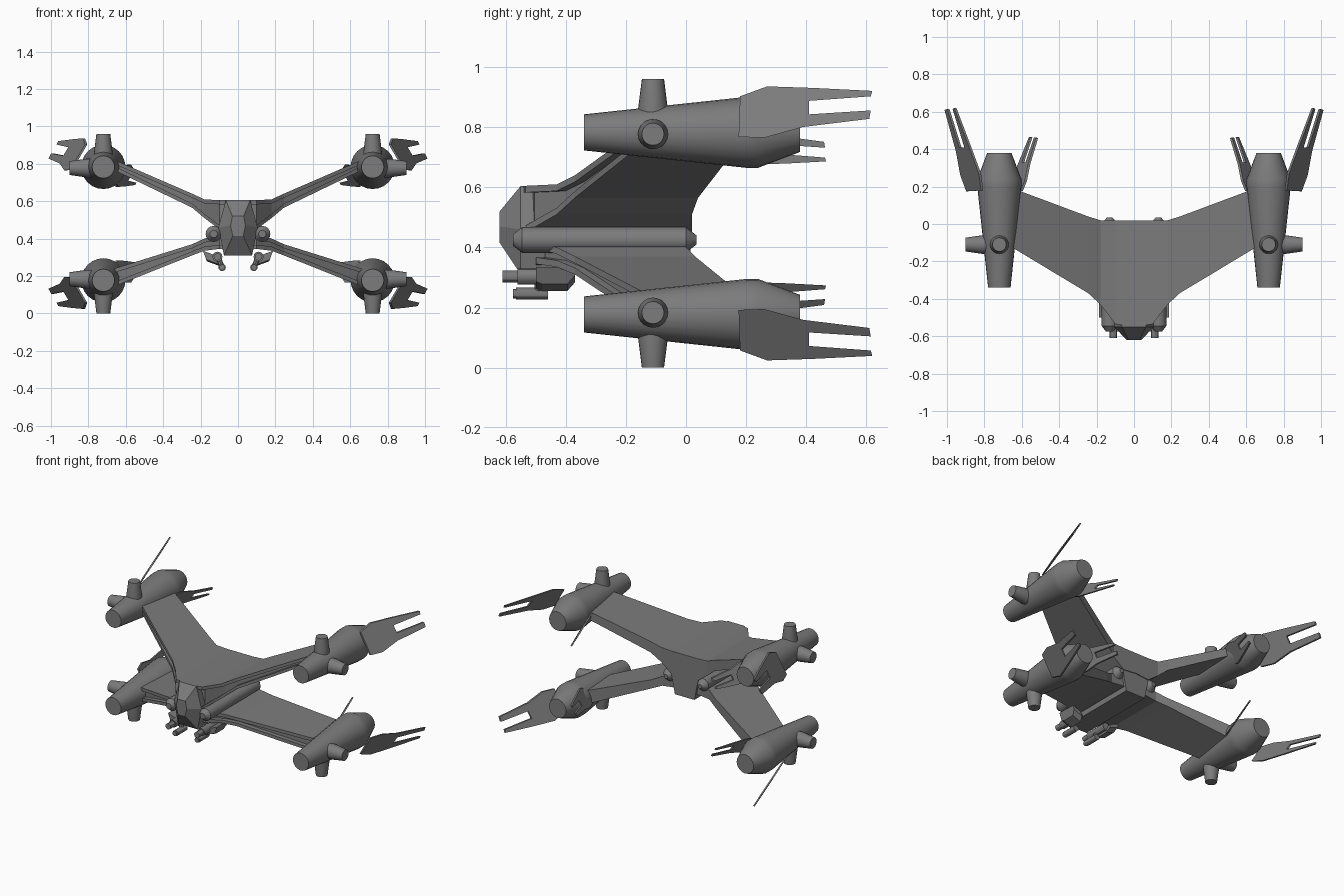
import bpy, bmesh, math
from mathutils import Vector

if "Cube" in bpy.data.objects:
    bpy.data.objects.remove(bpy.data.objects["Cube"])

MID = 0.48  # height of the plane between upper and lower engines

grey = bpy.data.materials.new("hull_grey")
grey.diffuse_color = (0.2, 0.2, 0.2, 1)
grey.use_nodes = True
grey.node_tree.nodes["Principled BSDF"].inputs["Base Color"].default_value = grey.diffuse_color


def loft(name, rings, smooth=False):
    """Skin a row of equal-sized rings and cap both ends."""
    bm = bmesh.new()
    rows = [[bm.verts.new(p) for p in r] for r in rings]
    n = len(rows[0])
    for a, b in zip(rows, rows[1:]):
        for i in range(n):
            j = (i + 1) % n
            bm.faces.new((a[i], a[j], b[j], b[i]))
    bm.faces.new(rows[0])
    bm.faces.new(rows[-1])
    bmesh.ops.recalc_face_normals(bm, faces=bm.faces)
    me = bpy.data.meshes.new(name)
    bm.to_mesh(me)
    bm.free()
    me.materials.append(grey)
    ob = bpy.data.objects.new(name, me)
    bpy.context.collection.objects.link(ob)
    if smooth:
        bpy.ops.object.select_all(action='DESELECT')
        ob.select_set(True)
        bpy.context.view_layer.objects.active = ob
        bpy.ops.object.shade_smooth_by_angle(angle=math.radians(30))
    return ob


def lathe(name, profile, origin, axis, sides=20):
    """Turn (distance, radius) pairs around an axis through origin."""
    q = Vector(axis).to_track_quat('Z', 'Y')
    rings = []
    for t, r in profile:
        rings.append([Vector(origin) + q @ Vector((
            r * math.cos(math.tau * i / sides),
            r * math.sin(math.tau * i / sides), t)) for i in range(sides)])
    return loft(name, rings, True)


# Faceted hull, nose to tail: y, then (half width, z) for top, middle, bottom
hull = [(-0.62, (0.03, 0.52), (0.04, 0.47), (0.028, 0.415)),
        (-0.55, (0.065, 0.605), (0.105, 0.46), (0.075, 0.31)),
        (0.015, (0.065, 0.605), (0.105, 0.46), (0.075, 0.31))]
loft("hull", [[(s * w, y, z) for s, pts in ((1, (t, m, b)), (-1, (b, m, t)))
               for w, z in pts] for y, t, m, b in hull])


# Wings: full-span skins with a channel along the leading edge
def wing(name, half, t=0.022, groove=0.03):
    stations = [(-s[0],) + s[1:] for s in reversed(half[1:])] + half
    loft(name, [[(x, f, zt), (x, f, zt - t), (x, f + groove, zt - t),
                 (x, f + groove, zb + t), (x, f, zb + t), (x, f, zb),
                 (x, b, zb), (x, b, zt)] for x, f, b, zt, zb in stations])


# each station: x, leading y, trailing y, top z, bottom z
wing("upper_wing", [(0, -0.55, 0.02, 0.605, 0.46),
                    (0.1, -0.535, 0.02, 0.605, 0.45),
                    (0.18, -0.43, 0.02, 0.61, 0.51),
                    (0.245, -0.37, 0.04, 0.64, 0.565),
                    (0.66, -0.12, 0.195, 0.82, 0.765)])
wing("lower_wing", [(0, -0.5, 0.0, 0.42, 0.33),
                    (0.1, -0.5, 0.0, 0.42, 0.345),
                    (0.18, -0.43, 0.0, 0.40, 0.335),
                    (0.245, -0.37, 0.03, 0.37, 0.31),
                    (0.66, -0.12, 0.19, 0.24, 0.145)])

# Forked fin outline: y and height above the pod axis
FIN = [(0.175, -0.015), (0.18, 0.12), (0.27, 0.153), (0.42, 0.148),
       (0.62, 0.138), (0.615, 0.12), (0.41, 0.105), (0.41, 0.06),
       (0.615, 0.073), (0.61, 0.045), (0.39, 0.018), (0.26, -0.018)]


def fin(name, sx, sz, k, ky):
    """Tilted forked plate; a negative k turns it to the inner side."""
    rings = []
    for off in (-0.006, 0.006):
        ring = []
        for y, h in FIN:
            d = 0.092 + 0.35 * (y - 0.18) - 0.6 * (h - 0.12)
            ring.append((sx * (0.72 + k * d + off),
                         0.18 + ky * (y - 0.18),
                         MID + sz * (0.303 + k * h)))
        rings.append(ring)
    loft(name, rings)


for sx, side in ((1, "right"), (-1, "left")):
    for sz, level in ((1, "upper"), (-1, "lower")):
        tag = level + "_" + side
        c = (sx * 0.72, 0, MID + sz * 0.303)
        # Engine pod
        lathe(tag + "_engine_pod", [(-0.34, 0.06), (0.2, 0.118), (0.24, 0.118),
                                    (0.38, 0.065)], c, (0, 1, 0), 24)
        # Tapered stubs, one outboard and one vertical
        s = (c[0], -0.11, MID + sz * 0.297)
        lathe(tag + "_side_stub", [(0, 0.05), (0.09, 0.05), (0.18, 0.037)],
              s, (sx, 0, 0))
        lathe(tag + "_vertical_stub", [(0, 0.05), (0.08, 0.05), (0.183, 0.037)],
              s, (0, 0, sz))
        # Tail fins, large outside and small inside
        fin(tag + "_outer_fin", sx, sz, 1, 1)
        fin(tag + "_inner_fin", sx, sz, -0.7, 0.65)

    # Hinge tube between the wings
    lathe(side + "_hinge_tube", [(-0.575, 0.02), (-0.545, 0.043), (0.0, 0.043),
                                 (0.035, 0.015)],
          (sx * 0.13, 0, 0.425), (0, 1, 0), 16)

    # Gun housing, tilted, with a sloped rear
    box = []
    for u in (-0.034, 0.034):
        ring = []
        for y, w in ((-0.5, 0.03), (-0.37, 0.03), (-0.37, 0.0),
                     (-0.395, -0.03), (-0.48, -0.03), (-0.5, -0.02)):
            a = math.radians(20)
            ring.append((sx * (0.145 + u * math.cos(a) + w * math.sin(a)), y,
                         0.295 - u * math.sin(a) * -1 + w * math.cos(a)))
        box.append(ring)
    loft(side + "_gun_housing", box)
    # Gun barrels and short strut
    lathe(side + "_upper_barrel", [(-0.61, 0.02), (-0.56, 0.02), (-0.56, 0.027),
                                   (-0.4, 0.027)],
          (sx * 0.11, 0, 0.303), (0, 1, 0), 12)
    lathe(side + "_lower_barrel", [(-0.575, 0.016), (-0.565, 0.016),
                                   (-0.565, 0.02), (-0.46, 0.02)],
          (sx * 0.085, 0, 0.246), (0, 1, 0), 12)
    lathe(side + "_barrel_strut", [(0, 0.014), (0.08, 0.014)],
          (sx * 0.085, -0.49, 0.246), (sx * 0.35, 0, 0.9), 8)
